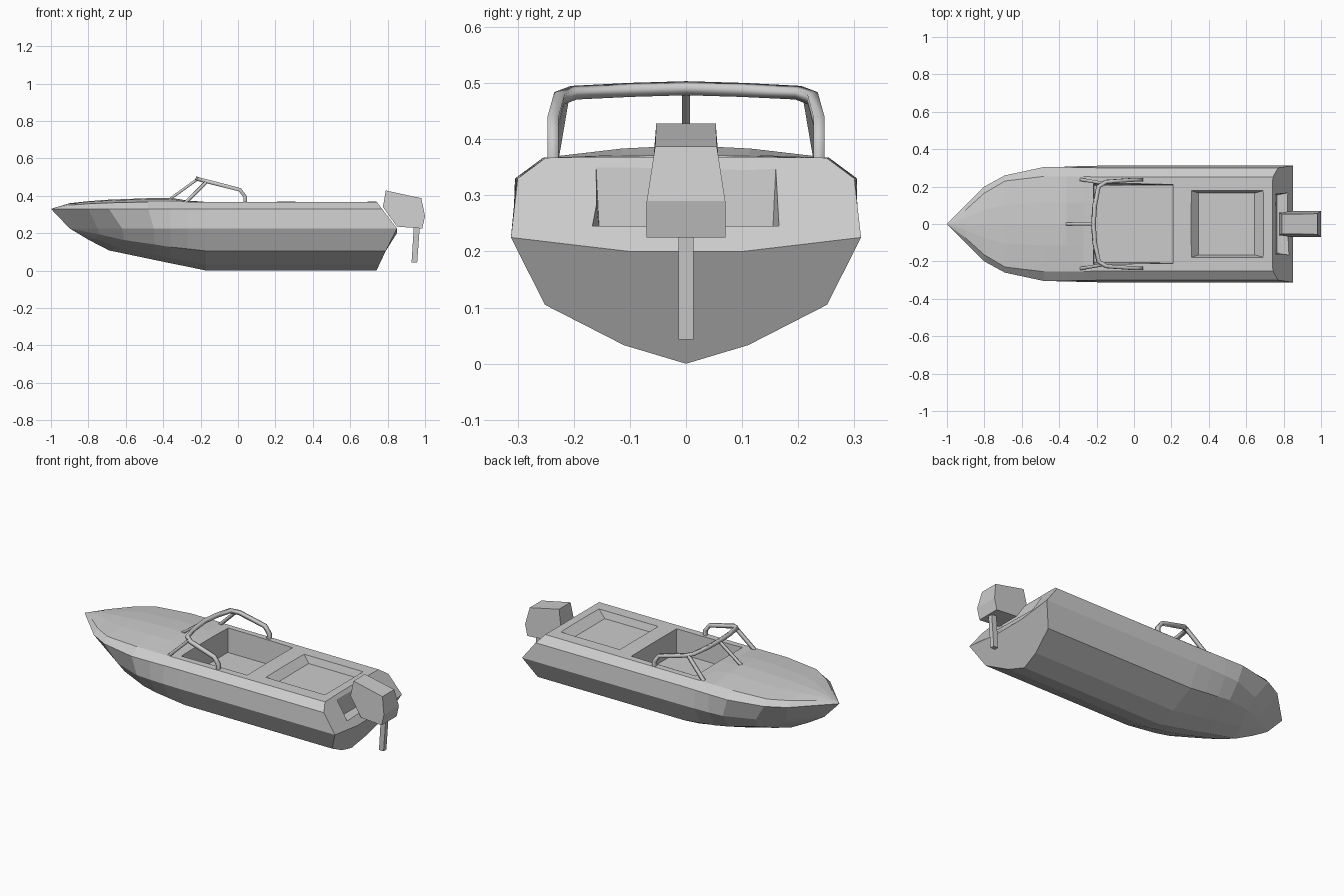
import bpy, bmesh, math

if "Cube" in bpy.data.objects:
    bpy.data.objects.remove(bpy.data.objects["Cube"])


def finish(name, bm):
    bmesh.ops.recalc_face_normals(bm, faces=bm.faces)
    me = bpy.data.meshes.new(name)
    bm.to_mesh(me)
    bm.free()
    ob = bpy.data.objects.new(name, me)
    bpy.context.collection.objects.link(ob)
    return ob


def block(name, low, high):
    """Tapered block; each rectangle is (x0, x1, half width at x0, half width at x1, z)."""
    bm = bmesh.new()
    rings = []
    for x0, x1, h0, h1, z in (low, high):
        rings.append([bm.verts.new(p) for p in
                      ((x0, -h0, z), (x1, -h1, z), (x1, h1, z), (x0, h0, z))])
    a, b = rings
    bm.faces.new(a)
    bm.faces.new(b)
    for i in range(4):
        j = (i + 1) % 4
        bm.faces.new((a[i], a[j], b[j], b[i]))
    return finish(name, bm)


def bar(name, pts, r):
    """Square bar along a path."""
    cu = bpy.data.curves.new(name, 'CURVE')
    cu.dimensions = '3D'
    cu.bevel_depth = r
    cu.bevel_resolution = 0
    cu.use_fill_caps = True
    sp = cu.splines.new('POLY')
    sp.points.add(len(pts) - 1)
    for p, co in zip(sp.points, pts):
        p.co = (*co, 1)
        p.tilt = math.pi / 4
    ob = bpy.data.objects.new(name, cu)
    bpy.context.collection.objects.link(ob)
    bpy.ops.object.select_all(action='DESELECT')
    ob.select_set(True)
    bpy.context.view_layer.objects.active = ob
    bpy.ops.object.convert(target='MESH')
    return ob


def section(x, zk, yg, shift, yr, yd, zd, zc):
    """Half hull section from keel to deck centre."""
    h = 0.225 - zk
    return [(x, 0, zk),
            (x + shift * 0.6, yg * 0.355, zk + h * 0.147),
            (x + shift * 1.2, yg * 0.806, zk + h * 0.467),
            (x + shift, yg, 0.225),
            (x, yr, 0.33),
            (x, yd, zd),
            (x, yd * 0.45, zd + (zc - zd) * 0.75),
            (x, 0, zc)]


# Hull: loft from bow tip to raked stern
stations = [[(-1, 0, 0.33)] * 8]
for s in ((-0.9, 0.225, 0.0, 0.0, 0.10, 0.075, 0.35, 0.36),
          (-0.8, 0.165, 0.14, 0.05, 0.20, 0.165, 0.357, 0.371),
          (-0.69, 0.108, 0.235, 0.07, 0.26, 0.23, 0.362, 0.379),
          (-0.48, 0.064, 0.30, 0.03, 0.305, 0.255, 0.367, 0.387),
          (-0.36, 0.039, 0.307, 0.0, 0.304, 0.254, 0.367, 0.389),
          (-0.27, 0.021, 0.31, 0.0, 0.302, 0.253, 0.367, 0.374),
          (-0.17, 0.0, 0.312, 0.0, 0.30, 0.252, 0.367, 0.369),
          (0.74, 0.0, 0.312, 0.0, 0.30, 0.25, 0.367, 0.369)):
    stations.append(section(*s))
stern_x = (0.74, 0.756, 0.79, 0.85, 0.77, 0.742, 0.74, 0.74)
stations[-1] = [(x, p[1], p[2]) for x, p in zip(stern_x, stations[-1])]

bm = bmesh.new()
rings = [[bm.verts.new(p) for p in half + [(x, -y, z) for x, y, z in half[6:0:-1]]]
         for half in stations]
for a, b in zip(rings, rings[1:]):
    for i in range(14):
        j = (i + 1) % 14
        bm.faces.new((a[i], a[j], b[j], b[i]))
# Transom below the lip, sloping stern face above it
e = rings[-1]
lip_l = bm.verts.new((0.85, 0.1, 0.2))
lip_r = bm.verts.new((0.85, -0.1, 0.2))
bm.faces.new(e[0:4] + [lip_l, lip_r] + e[11:14])
bm.faces.new(e[3:12] + [lip_r, lip_l])
bmesh.ops.remove_doubles(bm, verts=bm.verts, dist=0.0005)
hull = finish("hull", bm)

# Recesses: cockpit, rear deck tray, motor well
cutters = [
    block("cockpit_cutter", (-0.21, 0.205, 0.205, 0.205, 0.23), (-0.22, 0.21, 0.225, 0.215, 0.45)),
    block("tray_cutter", (0.345, 0.645, 0.165, 0.165, 0.328), (0.295, 0.705, 0.182, 0.182, 0.38)),
    block("well_cutter", (0.765, 0.95, 0.155, 0.19, 0.245), (0.745, 0.95, 0.165, 0.18, 0.45)),
]
bpy.context.view_layer.objects.active = hull
for c in cutters:
    m = hull.modifiers.new(c.name, 'BOOLEAN')
    m.operation = 'DIFFERENCE'
    m.solver = 'EXACT'
    m.object = c
    bpy.ops.object.modifier_apply(modifier=m.name)
    bpy.data.objects.remove(c)

# Outboard motor cowl: side profile (x, z, half width)
cowl = ((0.79, 0.428, 0.053), (0.98, 0.387, 0.055), (1.0, 0.29, 0.07),
        (0.985, 0.225, 0.07), (0.85, 0.235, 0.07), (0.775, 0.34, 0.06))
bm = bmesh.new()
left = [bm.verts.new((x, w, z)) for x, z, w in cowl]
right = [bm.verts.new((x, -w, z)) for x, z, w in cowl]
bm.faces.new(left)
bm.faces.new(right)
for i in range(6):
    j = (i + 1) % 6
    bm.faces.new((left[i], left[j], right[j], right[i]))
finish("motor_cowl", bm)

# Motor leg
block("motor_leg", (0.928, 0.958, 0.013, 0.013, 0.043), (0.94, 0.972, 0.013, 0.013, 0.235))

# Windscreen frame: wraparound top rail, side pillars, centre strut
side = [(0.038, 0.237, 0.355), (0.038, 0.237, 0.395), (0.01, 0.237, 0.432),
        (-0.15, 0.226, 0.473), (-0.19, 0.2, 0.483), (-0.21, 0.1, 0.488)]
rail = side + [(-0.217, 0, 0.491)] + [(x, -y, z) for x, y, z in reversed(side)]
bar("windscreen_rail", rail, 0.014)
for s, n in ((1, "left"), (-1, "right")):
    bar("windscreen_pillar_" + n, [(-0.165, s * 0.218, 0.477), (-0.285, s * 0.238, 0.36)], 0.012)
bar("windscreen_strut", [(-0.215, 0, 0.49), (-0.36, 0, 0.385)], 0.01)
